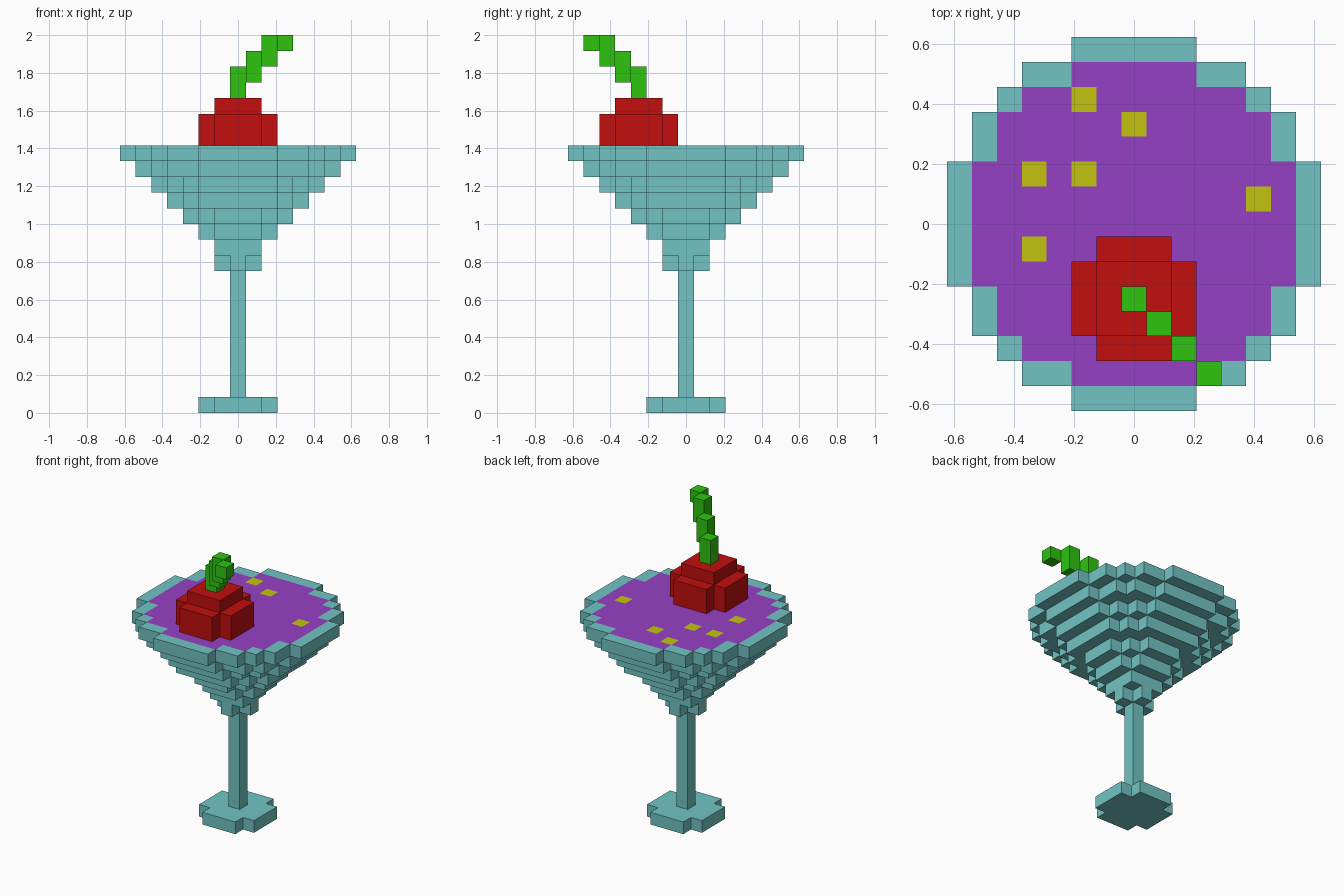
import bpy, bmesh
from mathutils import Vector

U = 1 / 12  # edge length of one cube

cube = bpy.data.objects.get("Cube")
if cube:
    bpy.data.objects.remove(cube)


def material(name, rgb):
    """Flat colour given as 0-255 display values."""
    lin = [((c / 255 + 0.055) / 1.055) ** 2.4 for c in rgb]
    mat = bpy.data.materials.new(name)
    mat.use_nodes = True
    mat.diffuse_color = (*lin, 1)
    mat.node_tree.nodes["Principled BSDF"].inputs["Base Color"].default_value = (*lin, 1)
    return mat


glass = material("teal glass", (114, 196, 196))
purple = material("purple drink", (150, 64, 196))
yellow = material("yellow flakes", (196, 196, 16))
red = material("cherry red", (196, 14, 14))
green = material("stalk green", (46, 196, 16))


def disc(width, z, cx=0, cy=0):
    """Cells of a round layer with the given width in cubes."""
    r = width / 2
    n = int(r)
    span = range(-n, n + 1)
    return {(cx + i, cy + j, z) for i in span for j in span if i * i + j * j <= r * r}


def build(name, cells, mats, rule=None, neighbours=frozenset()):
    """Outer skin of a set of cubes, with flat areas joined into large faces."""
    bm = bmesh.new()
    for cell in sorted(cells):
        for axis in range(3):
            for sign in (-1, 1):
                step = [0, 0, 0]
                step[axis] = sign
                beside = tuple(c + s for c, s in zip(cell, step))
                if beside in cells or beside in neighbours:
                    continue
                normal = Vector(step)
                a, b = Vector((0, 0, 0)), Vector((0, 0, 0))
                a[(axis + 1) % 3] = 0.5
                b[(axis + 2) % 3] = 0.5 * sign
                mid = Vector(cell) + Vector((0, 0, 0.5)) + normal / 2
                corners = (mid - a - b, mid + a - b, mid + a + b, mid - a + b)
                face = bm.faces.new([bm.verts.new(p * U) for p in corners])
                if rule:
                    face.material_index = rule(cell, sign if axis == 2 else 0)
    bmesh.ops.remove_doubles(bm, verts=bm.verts, dist=U / 100)
    bmesh.ops.dissolve_limit(bm, angle_limit=0.01, verts=bm.verts, edges=bm.edges,
                             delimit={'MATERIAL'})
    mesh = bpy.data.meshes.new(name)
    bm.to_mesh(mesh)
    bm.free()
    for mat in mats:
        mesh.materials.append(mat)
    obj = bpy.data.objects.new(name, mesh)
    bpy.context.collection.objects.link(obj)


# Foot and stem of the glass
foot = disc(5, 0)
stem = {(0, 0, z) for z in range(1, 9)}

# Bowl: a small collar, then layers two cubes wider each time
RIM = 16
bowl = disc(2, 9)
for layer, width in enumerate(range(3, 16, 2)):
    bowl |= disc(width, 10 + layer)

# Drink and floating flakes are the top faces inside the rim
drink = disc(13, RIM)
flakes = {(-2, 5), (0, 4), (-4, 2), (-2, 2), (5, 1), (-4, -1)}


def bowl_colour(cell, up):
    if up != 1 or cell not in drink:
        return 0
    return 2 if cell[:2] in flakes else 1


# Cherry resting near the front, with a stalk leaning out to the corner
cherry = disc(5, 17, cy=-3) | disc(5, 18, cy=-3) | disc(3, 19, cy=-3)
stalk = {(k, -3 - k, 20 + k + h) for k in range(4) for h in range(2) if k + h < 4}

build("foot", foot, [glass], neighbours=stem)
build("stem", stem, [glass], neighbours=foot | bowl)
build("bowl", bowl, [glass, purple, yellow], bowl_colour, stem | cherry)
build("cherry", cherry, [red], neighbours=bowl | stalk)
build("cherry_stalk", stalk, [green], neighbours=cherry)
